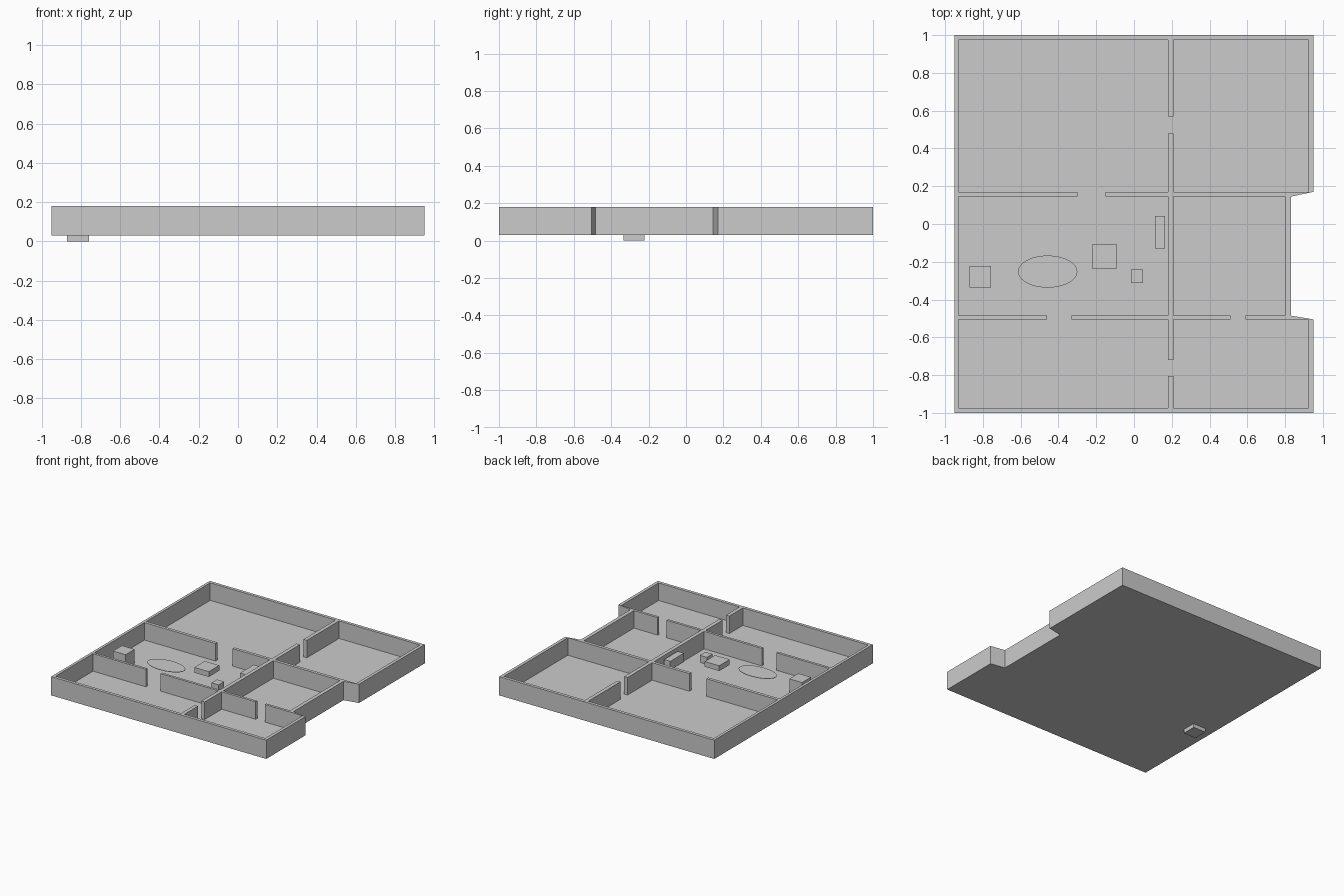
import bpy, bmesh, math

if "Cube" in bpy.data.objects:
    bpy.data.objects.remove(bpy.data.objects["Cube"])

BASE, FLOOR, TOP = 0.03, 0.04, 0.18


def make_object(name, bm):
    bmesh.ops.recalc_face_normals(bm, faces=bm.faces)
    mesh = bpy.data.meshes.new(name)
    bm.to_mesh(mesh)
    bm.free()
    ob = bpy.data.objects.new(name, mesh)
    bpy.context.collection.objects.link(ob)
    return ob


def prism(name, outline, z0, z1):
    bm = bmesh.new()
    face = bm.faces.new([bm.verts.new((x, y, z0)) for x, y in outline])
    top = bmesh.ops.extrude_face_region(bm, geom=[face])["geom"]
    verts = [v for v in top if isinstance(v, bmesh.types.BMVert)]
    bmesh.ops.translate(bm, verts=verts, vec=(0, 0, z1 - z0))
    if not any(len(f.verts) == len(outline) and
               all(abs(v.co.z - z0) < 1e-6 for v in f.verts) for f in bm.faces):
        bm.faces.new([v for v in bm.verts if abs(v.co.z - z0) < 1e-6])
    return make_object(name, bm)


def box(name, x0, x1, y0, y1, z0, z1):
    return prism(name, [(x0, y0), (x1, y0), (x1, y1), (x0, y1)], z0, z1)


# Outer and inner outlines of the shell, with the recess on the right side
outer = [(-0.95, -1), (0.95, -1), (0.95, -0.505), (0.83, -0.485),
         (0.83, 0.145), (0.95, 0.17), (0.95, 1), (-0.95, 1)]
inner = [(-0.928, -0.975), (0.925, -0.975), (0.925, -0.505), (0.80, -0.485),
         (0.80, 0.145), (0.925, 0.17), (0.925, 0.975), (-0.928, 0.975)]

# Floor slab
prism("floor", outer, BASE, FLOOR)

# Outer wall as a closed ring between the two outlines
bm = bmesh.new()
rings = [[bm.verts.new((x, y, z)) for x, y in line]
         for line, z in ((outer, FLOOR), (outer, TOP), (inner, TOP), (inner, FLOOR))]
n = len(outer)
for a, b in zip(rings, rings[1:] + rings[:1]):
    for i in range(n):
        j = (i + 1) % n
        bm.faces.new((a[i], a[j], b[j], b[i]))
make_object("outer_wall", bm)

# Partition walls, split by the doorways
for i, (y0, y1) in enumerate([(0.57, 0.975), (0.48, 0.57 - 0.09), (-0.72, 0.48), (-0.975, -0.805)]):
    if y1 > y0:
        box(f"centre_partition_{i}", 0.18, 0.21, y0, y1, FLOOR, TOP)
for i, (x0, x1) in enumerate([(-0.928, -0.30), (-0.15, 0.18), (0.21, 0.80)]):
    box(f"back_partition_{i}", x0, x1, 0.145, 0.17, FLOOR, TOP)
for i, (x0, x1) in enumerate([(-0.928, -0.46), (-0.33, 0.18), (0.21, 0.51), (0.59, 0.80)]):
    box(f"front_partition_{i}", x0, x1, -0.505, -0.485, FLOOR, TOP)

# Wall fillers beside the slanted recess corners
prism("back_partition_end", [(0.80, 0.145), (0.925, 0.17), (0.80, 0.17)], FLOOR, TOP)
prism("front_partition_end", [(0.80, -0.485), (0.80, -0.505), (0.925, -0.505)], FLOOR, TOP)

# Furniture in the main room; the corner cabinet pokes through the floor
box("corner_cabinet", -0.87, -0.758, -0.335, -0.222, 0.0, 0.152)
box("desk", -0.22, -0.092, -0.237, -0.105, 0.115, 0.157)
box("stool", -0.015, 0.047, -0.312, -0.242, 0.06, 0.117)
box("sideboard", 0.11, 0.165, -0.13, 0.042, 0.09, 0.16)

# Thin oval table top
oval = [(-0.457 + 0.157 * math.cos(t * math.tau / 48),
         -0.252 + 0.085 * math.sin(t * math.tau / 48)) for t in range(48)]
prism("oval_table", oval, 0.112, 0.115)
